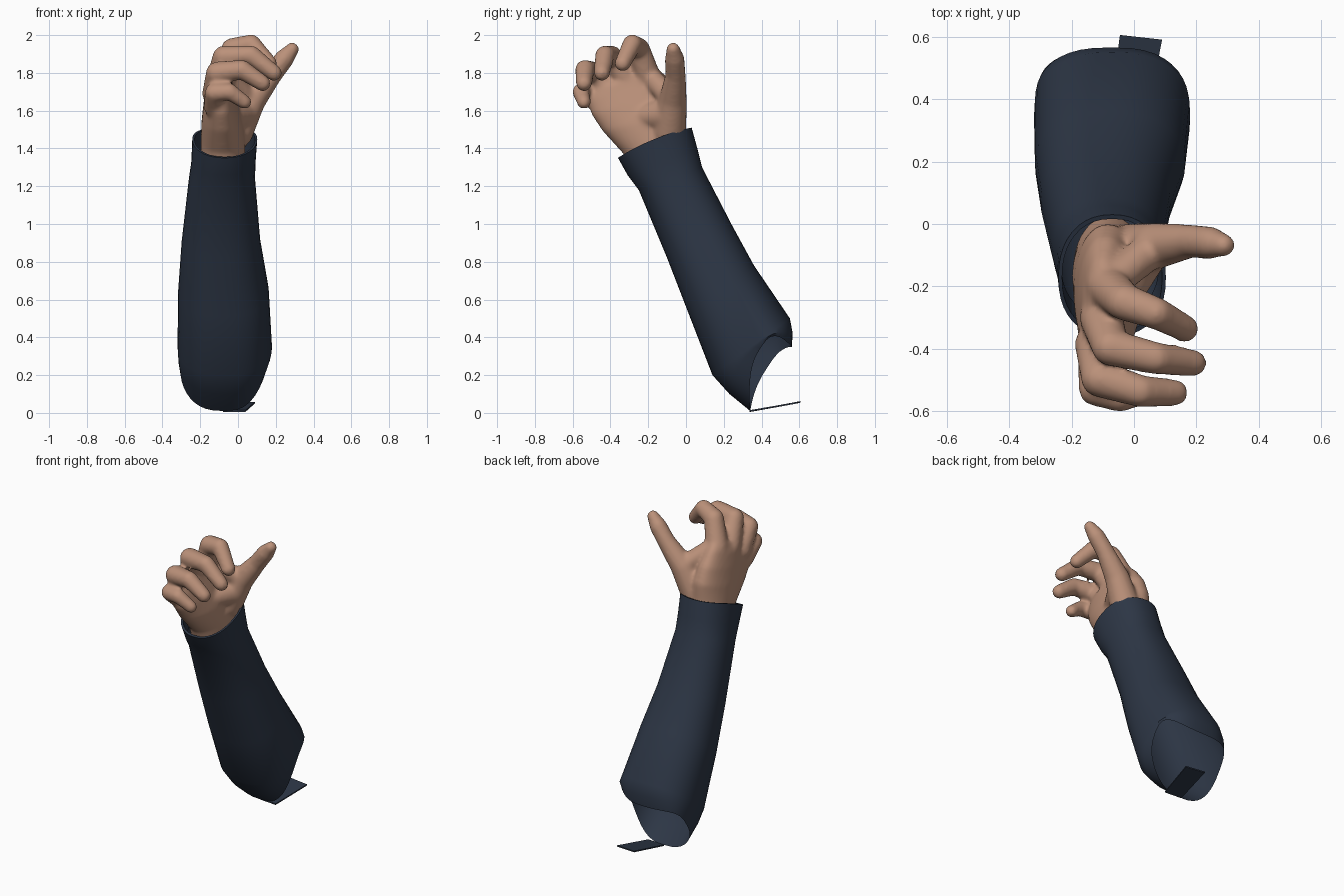
import bpy, bmesh, math
from mathutils import Vector

if "Cube" in bpy.data.objects:
    bpy.data.objects.remove(bpy.data.objects["Cube"])


def material(name, col):
    m = bpy.data.materials.new(name)
    m.diffuse_color = (*col, 1)
    m.use_nodes = True
    m.node_tree.nodes["Principled BSDF"].inputs["Base Color"].default_value = m.diffuse_color
    return m


SKIN = material("skin", (0.50, 0.285, 0.195))
NAVY = material("navy_cloth", (0.026, 0.037, 0.060))


def finish(name, bm, mat):
    bmesh.ops.recalc_face_normals(bm, faces=bm.faces)
    me = bpy.data.meshes.new(name)
    bm.to_mesh(me)
    bm.free()
    me.materials.append(mat)
    ob = bpy.data.objects.new(name, me)
    bpy.context.collection.objects.link(ob)
    bpy.ops.object.select_all(action='DESELECT')
    ob.select_set(True)
    bpy.context.view_layer.objects.active = ob
    return ob


def ring(a, b, xc, w, scale=1.0, notch=(0, 0), n=40, power=0.88):
    """Rounded ring between side points a and b (y, z), half width w in x.
    notch raises the left and right sides of the ring."""
    a, b = Vector((xc, *a)), Vector((xc, *b))
    mid, half = (a + b) / 2, (b - a) / 2 * scale
    pts = []
    for i in range(n):
        t = 2 * math.pi * i / n
        c, s = math.cos(t), math.sin(t)
        sc = math.copysign(abs(c) ** power, c)
        ss = math.copysign(abs(s) ** power, s)
        shift = Vector((0, -0.05, 0.15)) * (notch[s > 0] * s * s)
        pts.append(mid + half * sc + Vector((w * scale * ss, 0, 0)) + shift)
    return pts


def loft(bm, rings, cap_start, cap_end):
    vs = [[bm.verts.new(p) for p in r] for r in rings]
    n = len(vs[0])
    for r, q in zip(vs, vs[1:]):
        for i in range(n):
            j = (i + 1) % n
            bm.faces.new((r[i], r[j], q[j], q[i]))
    if cap_start:
        bm.faces.new(vs[0])
    if cap_end:
        bm.faces.new(vs[-1])


def limb(bm, pts, radii):
    """Chain of tapered capsules through the joints."""
    pts = [Vector(p) for p in pts]
    for p, r in zip(pts, radii):
        s = bmesh.ops.create_uvsphere(bm, u_segments=20, v_segments=12, radius=r)
        bmesh.ops.translate(bm, verts=s["verts"], vec=p)
    for p, q, r, s in zip(pts, pts[1:], radii, radii[1:]):
        d = q - p
        c = bmesh.ops.create_cone(bm, cap_ends=True, segments=20, radius1=r,
                                  radius2=s, depth=d.length)["verts"]
        m = d.to_track_quat('Z', 'Y').to_matrix().to_4x4()
        m.translation = (p + q) / 2
        bmesh.ops.transform(bm, matrix=m, verts=c)


# Sleeve: cuff lining, cuff rim, forearm, elbow, open notched hem
cuff = ((-0.36, 1.35), (0.03, 1.51), -0.07, 0.172)
cuff2 = ((-0.31, 1.26), (0.06, 1.40), -0.077, 0.17)
cuff3 = ((-0.25, 1.18), (0.085, 1.30), -0.085, 0.175)
rings = [
    ring(*cuff2, scale=0.92), ring(*cuff, scale=0.93, notch=(0.12, 0.12)),
    ring(*cuff, notch=(0.12, 0.12)), ring(*cuff2), ring(*cuff3),
    ring((-0.10, 0.82), (0.24, 1.00), -0.09, 0.208),
    ring((0.02, 0.51), (0.36, 0.78), -0.077, 0.24),
    ring((0.14, 0.20), (0.55, 0.50), -0.07, 0.25, power=0.82),
    ring((0.23, 0.10), (0.565, 0.42), -0.07, 0.247, notch=(0.3, 0.6), power=0.75),
    ring((0.34, 0.01), (0.56, 0.35), -0.07, 0.235, notch=(0.4, 1.1), power=0.72),
]
bm = bmesh.new()
loft(bm, rings, False, False)
finish("sleeve", bm, NAVY)
bpy.ops.object.shade_smooth_by_angle(angle=math.radians(38))

# Thin loose cloth flap under the elbow
bm = bmesh.new()
flap = [(-0.08, 0.345, 0.01), (0.04, 0.335, 0.01), (0.09, 0.59, 0.054), (-0.045, 0.605, 0.058)]
loft(bm, [[Vector(p) + Vector((0, 0, h)) for p in flap] for h in (-0.004, 0.004)], True, True)
finish("elbow_flap", bm, NAVY)

# Hand: palm loft plus finger chains, fused into one smooth skin
bm = bmesh.new()
loft(bm, [
    ring((0.03, 1.34), (-0.28, 1.21), -0.077, 0.115, power=1),
    ring((0.0, 1.49), (-0.33, 1.37), -0.08, 0.118, power=1),
    ring((0.0, 1.60), (-0.44, 1.49), -0.085, 0.108, power=0.95),
    ring((-0.04, 1.70), (-0.50, 1.58), -0.092, 0.09, power=0.9),
    ring((-0.11, 1.79), (-0.52, 1.65), -0.097, 0.072, power=0.9),
    ring((-0.17, 1.84), (-0.50, 1.70), -0.092, 0.055, power=0.9),
], True, True)
fingers = {
    "index": [(-0.085, -0.20, 1.77), (-0.03, -0.25, 1.925), (0.07, -0.285, 1.952), (0.165, -0.335, 1.85)],
    "middle": [(-0.105, -0.30, 1.74), (-0.075, -0.395, 1.885), (0.07, -0.43, 1.893), (0.19, -0.445, 1.80)],
    "ring": [(-0.12, -0.385, 1.69), (-0.11, -0.495, 1.80), (0.02, -0.535, 1.818), (0.13, -0.54, 1.745)],
    "little": [(-0.12, -0.43, 1.62), (-0.125, -0.53, 1.695), (-0.045, -0.557, 1.70), (0.035, -0.54, 1.645)],
}
for name, joints in fingers.items():
    k = 0.87 if name == "little" else 1.0
    limb(bm, joints, [0.07 * k, 0.06 * k, 0.052 * k, 0.043 * k])
# thumb with its fleshy base, the web to the index finger and the palm pad
limb(bm, [(-0.01, -0.09, 1.49), (0.07, -0.07, 1.65), (0.18, -0.055, 1.79),
          (0.245, -0.06, 1.875), (0.287, -0.068, 1.925)], [0.092, 0.075, 0.054, 0.052, 0.037])
limb(bm, [(0.05, -0.085, 1.67), (-0.05, -0.17, 1.76)], [0.06, 0.055])
limb(bm, [(0.025, -0.09, 1.58), (-0.04, -0.22, 1.57)], [0.085, 0.07])
hand = finish("hand", bm, SKIN)
rm = hand.modifiers.new("fuse", 'REMESH')
rm.mode = 'VOXEL'
rm.voxel_size = 0.011
rm.use_smooth_shade = True
sm = hand.modifiers.new("soften", 'SMOOTH')
sm.factor = 0.5
sm.iterations = 10
for m in ("fuse", "soften"):
    bpy.ops.object.modifier_apply(modifier=m)
bpy.ops.object.shade_smooth()
